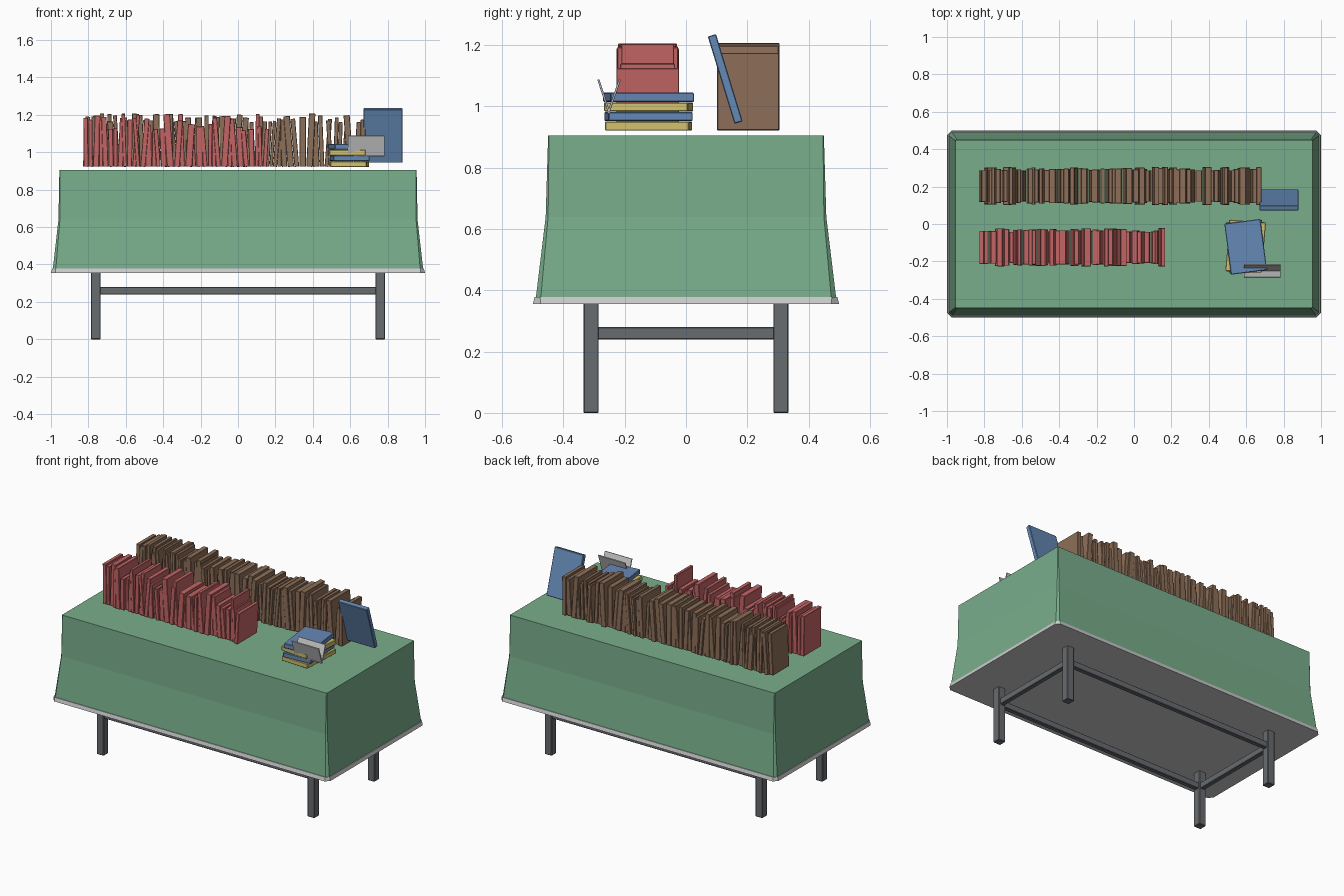
import bpy, bmesh, random
from math import radians
from mathutils import Matrix, Vector

if "Cube" in bpy.data.objects:
    bpy.data.objects.remove(bpy.data.objects["Cube"])

random.seed(7)


def material(name, rgb):
    m = bpy.data.materials.new(name)
    m.diffuse_color = (*rgb, 1)
    m.use_nodes = True
    m.node_tree.nodes["Principled BSDF"].inputs["Base Color"].default_value = m.diffuse_color
    return m


GREEN = material("green cloth", (0.19, 0.42, 0.26))
HEM = material("pale hem", (0.62, 0.62, 0.62))
STEEL = material("dark steel", (0.14, 0.15, 0.16))
RED = material("red", (0.55, 0.13, 0.13))
BROWN = material("brown", (0.27, 0.16, 0.10))
BLUE = material("blue", (0.13, 0.25, 0.47))
YELLOW = material("yellow", (0.65, 0.53, 0.15))


def finish(bm, name, mat=None, bevel=0):
    bmesh.ops.recalc_face_normals(bm, faces=bm.faces)
    me = bpy.data.meshes.new(name)
    bm.to_mesh(me)
    bm.free()
    ob = bpy.data.objects.new(name, me)
    bpy.context.collection.objects.link(ob)
    if mat:
        me.materials.append(mat)
    if bevel:
        b = ob.modifiers.new("bevel", 'BEVEL')
        b.width, b.segments = bevel, 1
    return ob


def add_box(bm, centre, size, rot=Matrix.Identity(4), pivot=(0, 0, 0)):
    # pivot is the box's local offset from the point it is rotated about
    m = (Matrix.Translation(centre) @ rot @ Matrix.Translation(pivot)
         @ Matrix.Diagonal((*size, 1)))
    bmesh.ops.create_cube(bm, size=1, matrix=m)


def box(name, centre, size, mat=None, rot=Matrix.Identity(4), bevel=0.003):
    bm = bmesh.new()
    add_box(bm, centre, size, rot)
    return finish(bm, name, mat, bevel)


def loft(name, sections, mat, bottom=True, top=True):
    # stacked chamfered rectangles: (half x, half y, corner cut, z)
    bm = bmesh.new()
    rings = []
    for hx, hy, c, z in sections:
        pts = [(hx - c, -hy), (hx, -hy + c), (hx, hy - c), (hx - c, hy),
               (-hx + c, hy), (-hx, hy - c), (-hx, -hy + c), (-hx + c, -hy)]
        rings.append([bm.verts.new((x, y, z)) for x, y in pts])
    for a, b in zip(rings, rings[1:]):
        for i in range(8):
            j = (i + 1) % 8
            bm.faces.new((a[i], a[j], b[j], b[i]))
    if bottom:
        bm.faces.new(rings[0][::-1])
    if top:
        bm.faces.new(rings[-1])
    return finish(bm, name, mat)


# Draped cloth and its hem
loft("tablecloth", [(0.990, 0.490, 0.016, 0.376), (0.960, 0.458, 0.008, 0.64),
                    (0.955, 0.450, 0.003, 0.905)], GREEN)
loft("cloth_hem", [(1.0, 0.5, 0.025, 0.355), (0.994, 0.494, 0.018, 0.379)], HEM)

# Legs and stretcher rails
for sx in (-1, 1):
    for sy in (-1, 1):
        box("table_leg", (sx * 0.76, sy * 0.31, 0.185), (0.05, 0.05, 0.37), STEEL)
    box("side_rail", (sx * 0.76, 0, 0.26), (0.03, 0.60, 0.04), STEEL)
for sy in (-1, 1):
    box("long_rail", (0, sy * 0.31, 0.26), (1.50, 0.03, 0.04), STEEL)


def book_row(name, x0, x1, y, count, heights, mat):
    # upright books of varied size, each leaning a little about its foot
    bm = bmesh.new()
    widths = [random.uniform(0.018, 0.036) for _ in range(count)]
    k = (x1 - x0) / sum(widths)
    x = x0
    for w in widths:
        w *= k
        h = random.uniform(*heights)
        lean = Matrix.Rotation(radians(random.uniform(-5, 5)), 4, 'Y')
        add_box(bm, (x + w / 2, y, 0.923),
                (w * 0.93, random.uniform(0.165, 0.205), h), lean, (0, 0, h / 2))
        x += w
    return finish(bm, name, mat, 0.002)


book_row("front_book_row", -0.825, 0.155, -0.125, 36, (0.19, 0.295), RED)
book_row("back_book_row", -0.83, 0.68, 0.203, 54, (0.235, 0.285), BROWN)

# Flat stack of books
for i, (mat, turn) in enumerate([(YELLOW, -3), (BLUE, 4), (YELLOW, -5), (BLUE, 7.5)]):
    box("stacked_book", (0.597, -0.122, 0.936 + i * 0.0313), (0.194, 0.275, 0.030), mat,
        Matrix.Rotation(radians(turn), 4, 'Z'))

# Open booklet standing as a V on the front edge of the stack
for top_y, low_y in ((-0.286, -0.250), (-0.216, -0.254)):
    a, b = Vector((0, low_y, 0.977)), Vector((0, top_y, 1.088))
    d = b - a
    mid = (a + b) / 2
    tilt = Vector((0, 0, 1)).rotation_difference(d).to_matrix().to_4x4()
    box("booklet_cover", (0.686, mid.y, mid.z), (0.196, 0.007, d.length), HEM, tilt, 0.001)

# Large book leaning back at the end of the brown row
box("leaning_book", (0.775, 0.128, 1.09), (0.208, 0.028, 0.298), BLUE,
    Matrix.Rotation(radians(17), 4, 'X'))
